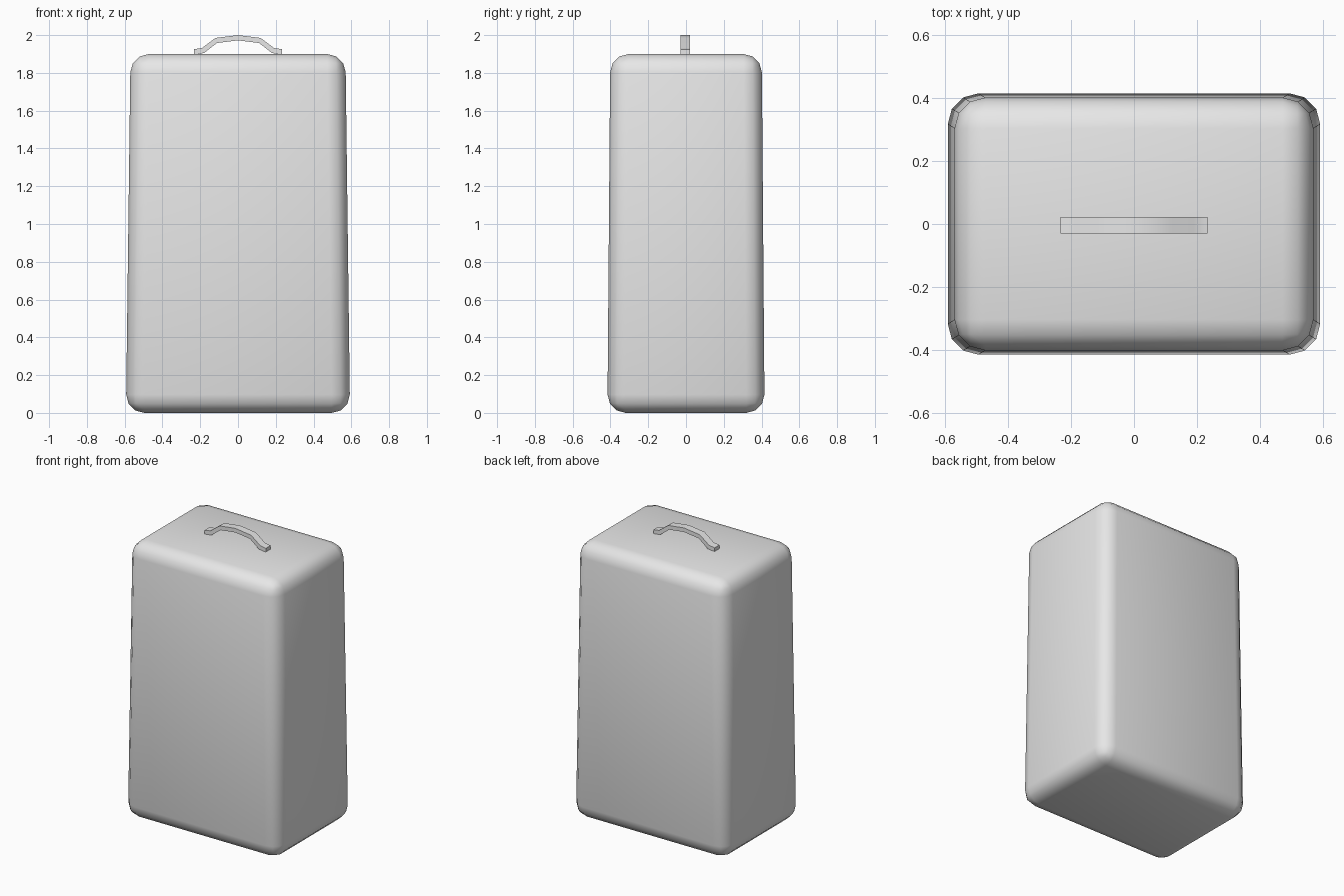
import bpy, bmesh

old = bpy.data.objects.get("Cube")
if old:
    bpy.data.objects.remove(old, do_unlink=True)

grey = bpy.data.materials.new("light_grey")
grey.use_nodes = True
grey.diffuse_color = (0.8, 0.8, 0.8, 1)
grey.node_tree.nodes["Principled BSDF"].inputs["Base Color"].default_value = (0.8, 0.8, 0.8, 1)


def finish(name, bm, angle):
    """Turn a bmesh into a shaded object with the grey material."""
    bmesh.ops.recalc_face_normals(bm, faces=bm.faces)
    mesh = bpy.data.meshes.new(name)
    bm.to_mesh(mesh)
    bm.free()
    mesh.materials.append(grey)
    ob = bpy.data.objects.new(name, mesh)
    bpy.context.collection.objects.link(ob)
    bpy.ops.object.select_all(action='DESELECT')
    ob.select_set(True)
    bpy.context.view_layer.objects.active = ob
    bpy.ops.object.shade_smooth_by_angle(angle=angle)
    return ob


# Case body: slightly tapered box with rounded edges
bm = bmesh.new()
bmesh.ops.create_cube(bm, size=2)
for v in bm.verts:
    top = v.co.z > 0
    v.co.x *= 0.569 if top else 0.593
    v.co.y *= 0.401 if top else 0.416
    v.co.z = 1.9 if top else 0
bmesh.ops.bevel(bm, geom=bm.edges[:], offset=0.097, segments=3,
                profile=0.5, affect='EDGES', clamp_overlap=True)
finish("case_body", bm, 1.0)

# Carry handle: mirrored arch profile, extruded across its width
outer = [(-0.233, 1.925), (-0.19, 1.932), (-0.12, 1.985), (0, 2.0)]
inner = [(-0.233, 1.898), (-0.18, 1.905), (-0.112, 1.958), (0, 1.972)]
outer += [(-x, z) for x, z in outer[-2::-1]]
inner += [(-x, z) for x, z in inner[-2::-1]]
bm = bmesh.new()
rings = [[bm.verts.new((x, y, z)) for x, z in outer + inner[::-1]]
         for y in (-0.03, 0.022)]
count = len(rings[0])
for i in range(count):
    j = (i + 1) % count
    bm.faces.new((rings[0][i], rings[0][j], rings[1][j], rings[1][i]))
for ring in rings:
    for i in range(len(outer) - 1):
        bm.faces.new((ring[i], ring[i + 1], ring[count - 2 - i], ring[count - 1 - i]))
finish("carry_handle", bm, 0.8)
